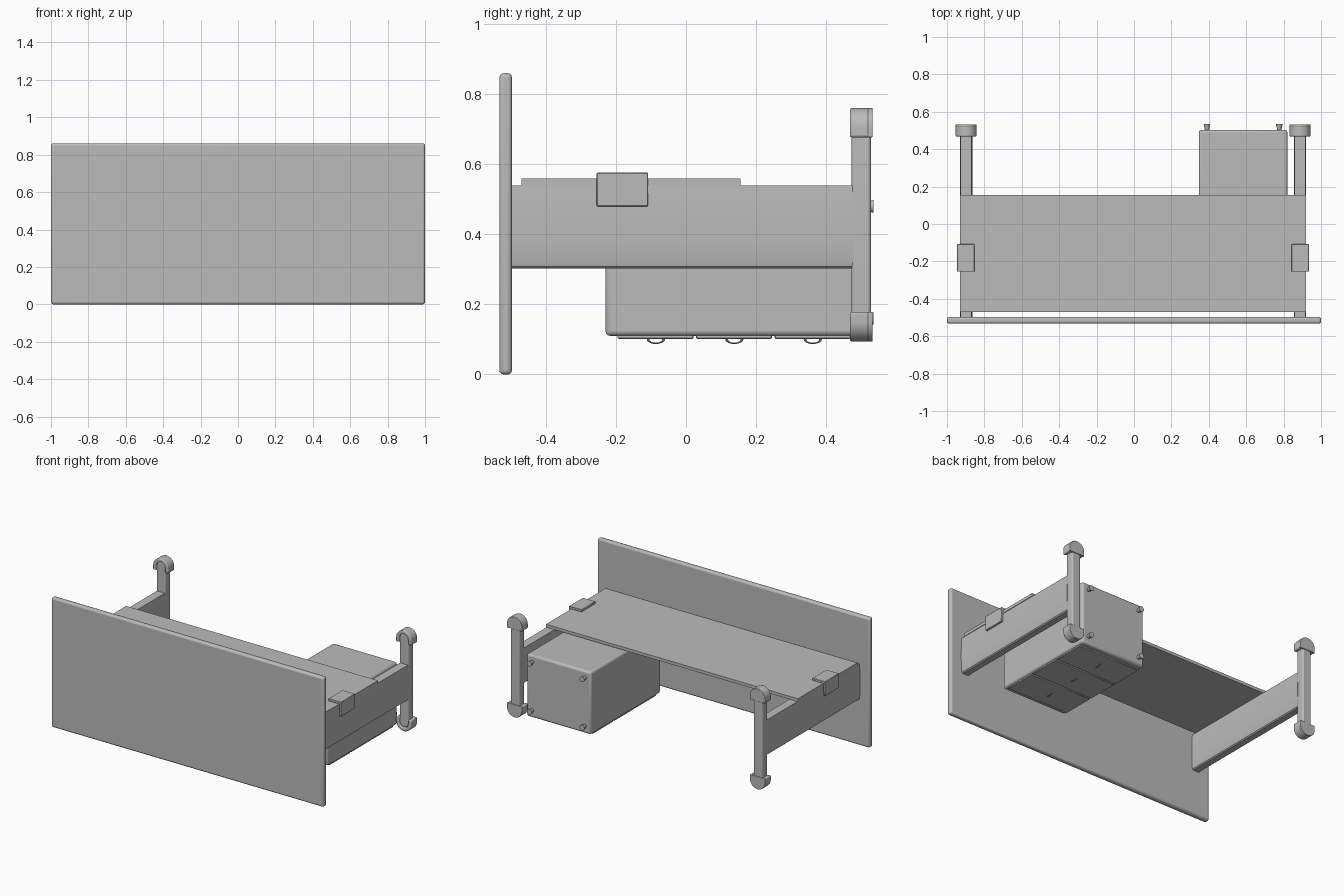
import bpy, bmesh
from math import sin, cos, pi, radians

cube = bpy.data.objects.get("Cube")
if cube:
    bpy.data.objects.remove(cube, do_unlink=True)

grey = bpy.data.materials.new("plain grey")
grey.use_nodes = True
colour = (0.5, 0.5, 0.5, 1)
grey.diffuse_color = colour
grey.node_tree.nodes["Principled BSDF"].inputs["Base Color"].default_value = colour


def finish(obj, name, bevel=0, segments=3):
    obj.name = name
    obj.data.materials.append(grey)
    if bevel:
        mod = obj.modifiers.new("Rounded edges", "BEVEL")
        mod.width, mod.segments = bevel, segments
        mod.limit_method, mod.angle_limit = "ANGLE", radians(40)
    bpy.ops.object.select_all(action="DESELECT")
    obj.select_set(True)
    bpy.context.view_layer.objects.active = obj
    bpy.ops.object.shade_smooth_by_angle(angle=radians(35))
    return obj


def prism(name, profile, y0, y1, bevel=0, segments=3):
    """Extrude an x-z outline from y0 to y1."""
    bm = bmesh.new()
    face = bm.faces.new([bm.verts.new((x, y0, z)) for x, z in profile])
    new = bmesh.ops.extrude_face_region(bm, geom=[face])["geom"]
    verts = [v for v in new if isinstance(v, bmesh.types.BMVert)]
    bmesh.ops.translate(bm, verts=verts, vec=(0, y1 - y0, 0))
    bmesh.ops.recalc_face_normals(bm, faces=bm.faces)
    mesh = bpy.data.meshes.new(name)
    bm.to_mesh(mesh)
    bm.free()
    obj = bpy.data.objects.new(name, mesh)
    bpy.context.collection.objects.link(obj)
    return finish(obj, name, bevel, segments)


def box(name, x, y, z, bevel=0, segments=3):
    outline = [(x[0], z[0]), (x[1], z[0]), (x[1], z[1]), (x[0], z[1])]
    return prism(name, outline, y[0], y[1], bevel, segments)


def arc(cx, cz, r, up, steps=20):
    """Half circle that opens away from the up direction."""
    return [(cx + r * cos(pi * i / steps), cz + up * r * sin(pi * i / steps))
            for i in range(steps + 1)]


# Desktop and hanging privacy panel
box("desktop", (-1, 1), (-0.533, -0.497), (0, 0.86), 0.012)
box("privacy_panel", (-0.93, 0.92), (-0.47, 0.155), (0.54, 0.56))

HIGH, LOW, CAP_R, BAR_R = 0.705, 0.15, 0.056, 0.0325
for side, label in ((-1, "right"), (1, "left")):
    cx = side * 0.8925 - 0.005

    # Leg column with slightly faceted, bulging sides
    half = [(0.02, 0.302), (0.027, 0.308), (0.03, 0.32), (0.033, 0.38),
            (0.033, 0.46), (0.029, 0.54)]
    column = [(cx + w, z) for w, z in half] + [(cx - w, z) for w, z in reversed(half)]
    prism(label + "_leg", column, -0.5, 0.48)

    # Foot bar with round ends
    bar = arc(cx, HIGH, BAR_R, 1) + list(reversed(arc(cx, LOW, BAR_R, -1)))
    prism(label + "_foot_bar", bar, 0.473, 0.528, 0.009)

    # Horseshoe end caps, closed by a round plate underneath
    for cz, up, end in ((HIGH, 1, "back"), (LOW, -1, "front")):
        open_z = cz - up * 0.028
        outer = [(cx + CAP_R, open_z)] + arc(cx, cz, CAP_R, up) + [(cx - CAP_R, open_z)]
        inner = [(cx + BAR_R, open_z)] + arc(cx, cz, BAR_R, up) + [(cx - BAR_R, open_z)]
        name = f"{label}_{end}_foot_cap"
        prism(name, outer + inner[::-1], 0.468, 0.524, 0.006)
        prism(name + "_sole", outer, 0.518, 0.533, 0.003)

    # Angled clip holding the panel to the leg
    o = cx + side * 0.048
    i = cx - side * 0.045
    f = o - side * 0.014
    clip = [(o, 0.48), (o, 0.576), (i, 0.576), (i, 0.56), (f, 0.56), (f, 0.48)]
    prism(label + "_panel_clip", clip, -0.255, -0.108, 0.002, 1)

# Drawer pedestal
box("pedestal_body", (0.347, 0.82), (-0.23, 0.503), (0.11, 0.525), 0.014)
for n in range(3):
    y = -0.195 + n * 0.224
    box(f"drawer_front_{n + 1}", (0.356, 0.811), (y, y + 0.216), (0.101, 0.115), 0.003, 1)
    bpy.ops.mesh.primitive_torus_add(
        major_radius=0.022, minor_radius=0.004, major_segments=24, minor_segments=8,
        location=(0.583, y + 0.109, 0.1), rotation=(0, pi / 2, 0))
    handle = bpy.context.object
    handle.scale.x = 0.5
    finish(handle, f"drawer_handle_{n + 1}")

# Small tapered feet of the pedestal
for x in (0.39, 0.777):
    for z in (0.16, 0.48):
        bpy.ops.mesh.primitive_cone_add(
            vertices=20, radius1=0.01, radius2=0.018, depth=0.037,
            location=(x, 0.5165, z), rotation=(-pi / 2, 0, 0))
        finish(bpy.context.object, "pedestal_foot")
